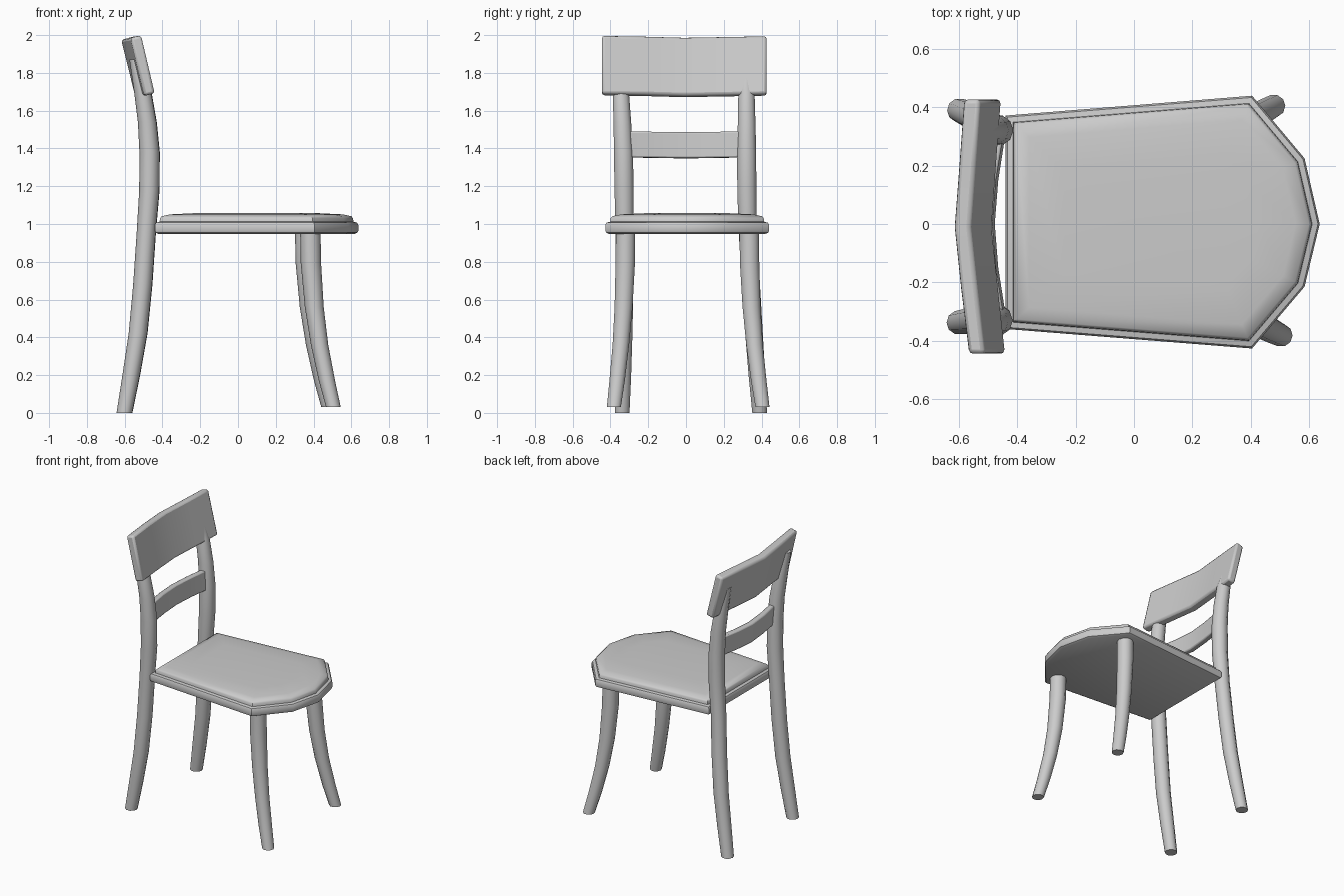
import bpy, math
from mathutils import Vector

if "Cube" in bpy.data.objects:
    bpy.data.objects.remove(bpy.data.objects["Cube"])


def make(name, rings, angle=40, bevel=0):
    """Loft equal-sized vertex rings into a closed solid."""
    n = len(rings[0])
    verts = [v for r in rings for v in r]
    faces = [(i * n + j, i * n + (j + 1) % n, (i + 1) * n + (j + 1) % n, (i + 1) * n + j)
             for i in range(len(rings) - 1) for j in range(n)]
    faces += [tuple(range(n))[::-1], tuple(range(len(verts) - n, len(verts)))]
    mesh = bpy.data.meshes.new(name)
    mesh.from_pydata(verts, [], faces)
    ob = bpy.data.objects.new(name, mesh)
    bpy.context.collection.objects.link(ob)
    if bevel:
        mod = ob.modifiers.new("rounded_edges", 'BEVEL')
        mod.width, mod.segments, mod.limit_method = bevel, 2, 'ANGLE'
        mod.angle_limit = math.radians(50)
    bpy.ops.object.select_all(action='DESELECT')
    ob.select_set(True)
    bpy.context.view_layer.objects.active = ob
    bpy.ops.object.shade_smooth_by_angle(angle=math.radians(angle))
    return ob


def leg(name, path, sides=10):
    """Tapered round leg through (x, y, z, radius) stations."""
    make(name, [[(x + r * math.cos(math.tau * k / sides), y + r * math.sin(math.tau * k / sides), z)
                 for k in range(sides)] for x, y, z, r in path], 50)


def slat(name, columns, z_low, z_high, thick, bevel):
    """Bowed, tilted board through (y, x at bottom, x at top, z offset) columns."""
    rings = []
    for y, xb, xt, dz in columns:
        lo, hi = Vector((xb, y, z_low + dz)), Vector((xt, y, z_high + dz))
        n = Vector((hi.z - lo.z, 0, lo.x - hi.x)).normalized() * thick / 2
        rings.append([lo - n, hi - n, hi + n, lo + n])
    make(name, rings, 40, bevel)


def inset(poly, d):
    """Mitred inward offset of a counter-clockwise outline."""
    out = []
    for i, p in enumerate(poly):
        a = (p - poly[i - 1]).normalized()
        b = (poly[(i + 1) % len(poly)] - p).normalized()
        na, nb = Vector((-a.y, a.x)), Vector((-b.y, b.x))
        out.append(p + (na + nb) * d / (1 + na.dot(nb)))
    return out


# Seat: rounded slab with a slightly domed raised top
outline = [Vector(p) for p in ((-0.44, -0.36), (0.405, -0.427), (0.585, -0.215), (0.637, 0),
                               (0.585, 0.225), (0.405, 0.44), (-0.44, 0.372))]
profile = [(0.018, 0.948), (0.004, 0.955), (0, 0.965), (0, 0.995), (0.006, 1.007), (0.025, 1.012),
           (0.027, 1.03), (0.036, 1.041), (0.08, 1.051), (0.2, 1.057)]
make("seat", [[(p.x, p.y, z) for p in inset(outline, d)] for d, z in profile])

# Back legs: sweep from splayed feet up behind the backrest
for name, ys, dx in (("back_leg_right", (-0.338, -0.334, -0.33, -0.326, -0.325, -0.328, -0.331, -0.337, -0.345, -0.352), 0),
                     ("back_leg_left", (0.39, 0.375, 0.36, 0.344, 0.326, 0.322, 0.321, 0.321, 0.32, 0.319), 0.002)):
    xz = ((-0.602, 0, 0.041), (-0.566, 0.2, 0.046), (-0.53, 0.42, 0.049), (-0.505, 0.68, 0.05),
          (-0.486, 0.96, 0.05), (-0.47, 1.18, 0.053), (-0.469, 1.38, 0.053), (-0.481, 1.54, 0.049),
          (-0.505, 1.7, 0.045), (-0.545, 1.87, 0.03))
    leg(name, [(x + dx, y, z, r) for (x, z, r), y in zip(xz, ys)])

# Front legs: curve outwards to the feet
stations = ((1, 0.03, 0.039), (0.72, 0.17, 0.043), (0.4, 0.36, 0.046), (0.17, 0.56, 0.05),
            (0.02, 0.8, 0.054), (0, 0.97, 0.054))
for name, x, y, dx, dy in (("front_leg_right", 0.383, -0.32, 0.122, -0.062),
                           ("front_leg_left", 0.356, 0.335, 0.124, 0.07)):
    leg(name, [(x + dx * t, y + dy * t, z, r) for t, z, r in stations])

# Wide bowed top panel and narrow slat beneath it
slat("back_panel", [(-0.445, -0.468, -0.54, 0), (-0.22, -0.492, -0.568, -0.004), (-0.01, -0.514, -0.59, -0.01),
                    (0.21, -0.498, -0.573, -0.006), (0.427, -0.482, -0.557, -0.002)], 1.685, 1.992, 0.058, 0.014)
slat("back_slat", [(-0.31, -0.46, -0.468, 0), (-0.15, -0.485, -0.494, -0.003), (0, -0.497, -0.506, -0.005),
                   (0.15, -0.485, -0.494, -0.003), (0.31, -0.46, -0.468, 0)], 1.353, 1.49, 0.04, 0.008)
